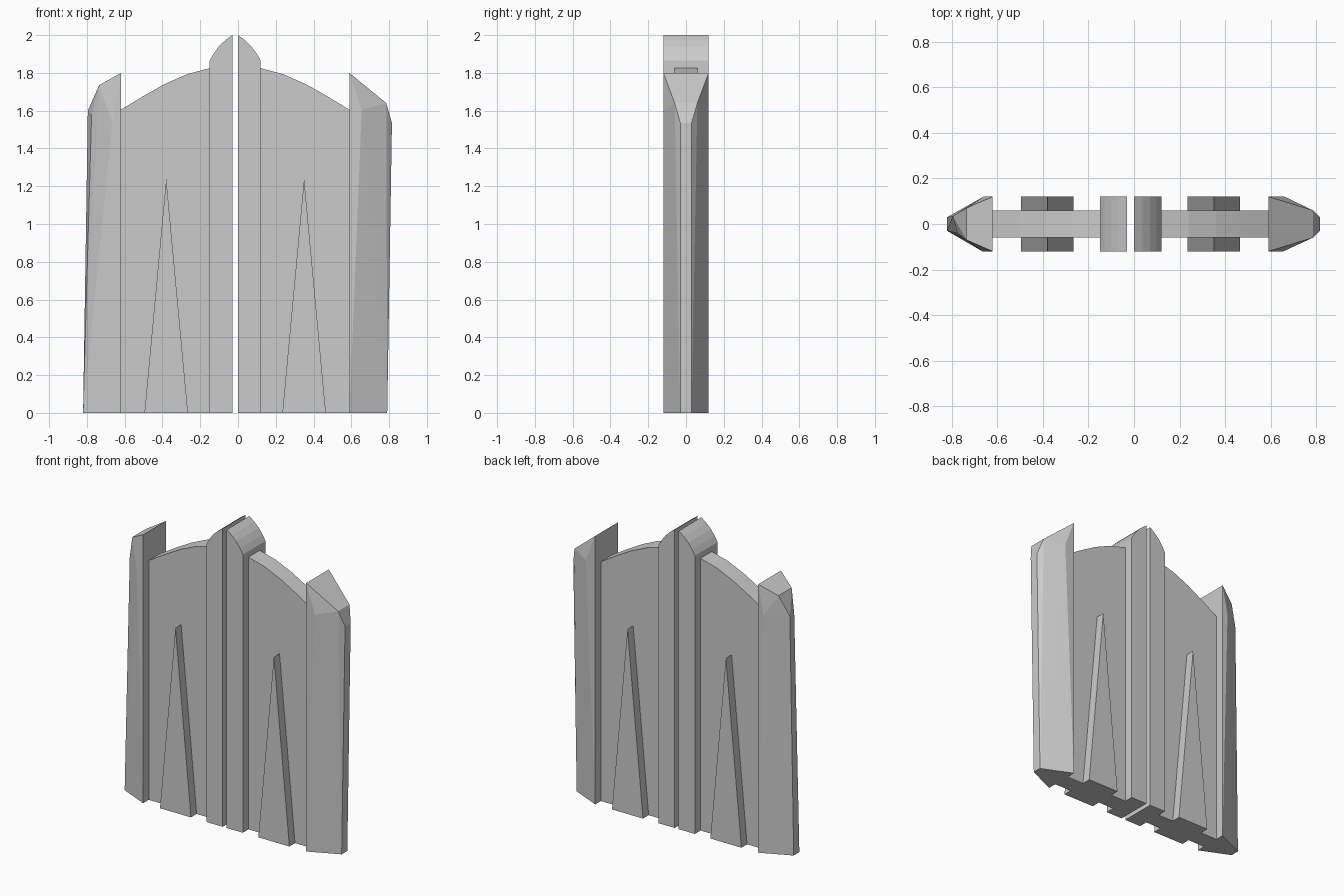
import bpy, bmesh

if "Cube" in bpy.data.objects:
    bpy.data.objects.remove(bpy.data.objects["Cube"])


def finish(name, bm):
    bmesh.ops.recalc_face_normals(bm, faces=bm.faces)
    me = bpy.data.meshes.new(name)
    bm.to_mesh(me)
    bm.free()
    ob = bpy.data.objects.new(name, me)
    bpy.context.collection.objects.link(ob)
    return ob


def slab(name, profile, half):
    # x-z profile extruded through the thickness
    bm = bmesh.new()
    f = bm.faces.new([bm.verts.new((x, -half, z)) for x, z in profile])
    r = bmesh.ops.extrude_face_region(bm, geom=[f])
    new = [v for v in r["geom"] if isinstance(v, bmesh.types.BMVert)]
    bmesh.ops.translate(bm, vec=(0, 2 * half, 0), verts=new)
    # extrusion keeps the starting face, which closes the front
    return finish(name, bm)


def faceted(name, points):
    # chipped convex block
    bm = bmesh.new()
    for p in points:
        bm.verts.new(p)
    r = bmesh.ops.convex_hull(bm, input=bm.verts[:])
    loose = [v for v in bm.verts if not v.link_faces]
    bmesh.ops.delete(bm, geom=loose, context="VERTS")
    bmesh.ops.dissolve_limit(bm, angle_limit=0.01, verts=bm.verts[:], edges=bm.edges[:])
    return finish(name, bm)


stile = [(0, 0), (0.12, 0), (0.12, 1.865), (0.099, 1.902), (0.071, 1.94),
         (0.037, 1.973), (0, 2)]
panel = [(0.12, 0), (0.59, 0), (0.59, 1.605), (0.47, 1.678), (0.36, 1.74),
         (0.24, 1.793), (0.12, 1.825)]
wedge = [(0.235, 0), (0.465, 0), (0.35, 1.24)]

# The two door leaves; the left one is mirrored and set slightly further out
for side, sign, shift in (("right", 1, 0), ("left", -1, 0.03)):
    for part, prof, half in (("centre_stile", stile, 0.12),
                             ("door_panel", panel, 0.06),
                             ("wedge_brace", wedge, 0.12)):
        slab(f"{side}_{part}", [(sign * (x + shift), z) for x, z in prof], half)

# Outer posts with individually chipped corners
faceted("right_post", [
    (0.59, -0.12, 0), (0.59, 0.12, 0), (0.79, -0.03, 0), (0.79, 0.03, 0),
    (0.59, -0.12, 1.8), (0.59, 0.12, 1.8), (0.655, -0.12, 1.605), (0.66, 0.12, 1.62),
    (0.785, -0.06, 1.64), (0.785, 0.06, 1.64), (0.815, -0.03, 1.535), (0.815, 0.03, 1.535)])
faceted("left_post", [
    (-0.62, -0.12, 0), (-0.62, 0.12, 0), (-0.82, -0.03, 0), (-0.82, 0.03, 0),
    (-0.62, -0.12, 1.8), (-0.62, 0.12, 1.8), (-0.665, -0.12, 1.535), (-0.66, 0.12, 1.6),
    (-0.735, -0.07, 1.735), (-0.735, 0.07, 1.735), (-0.775, -0.04, 1.58), (-0.795, 0.035, 1.6)])
